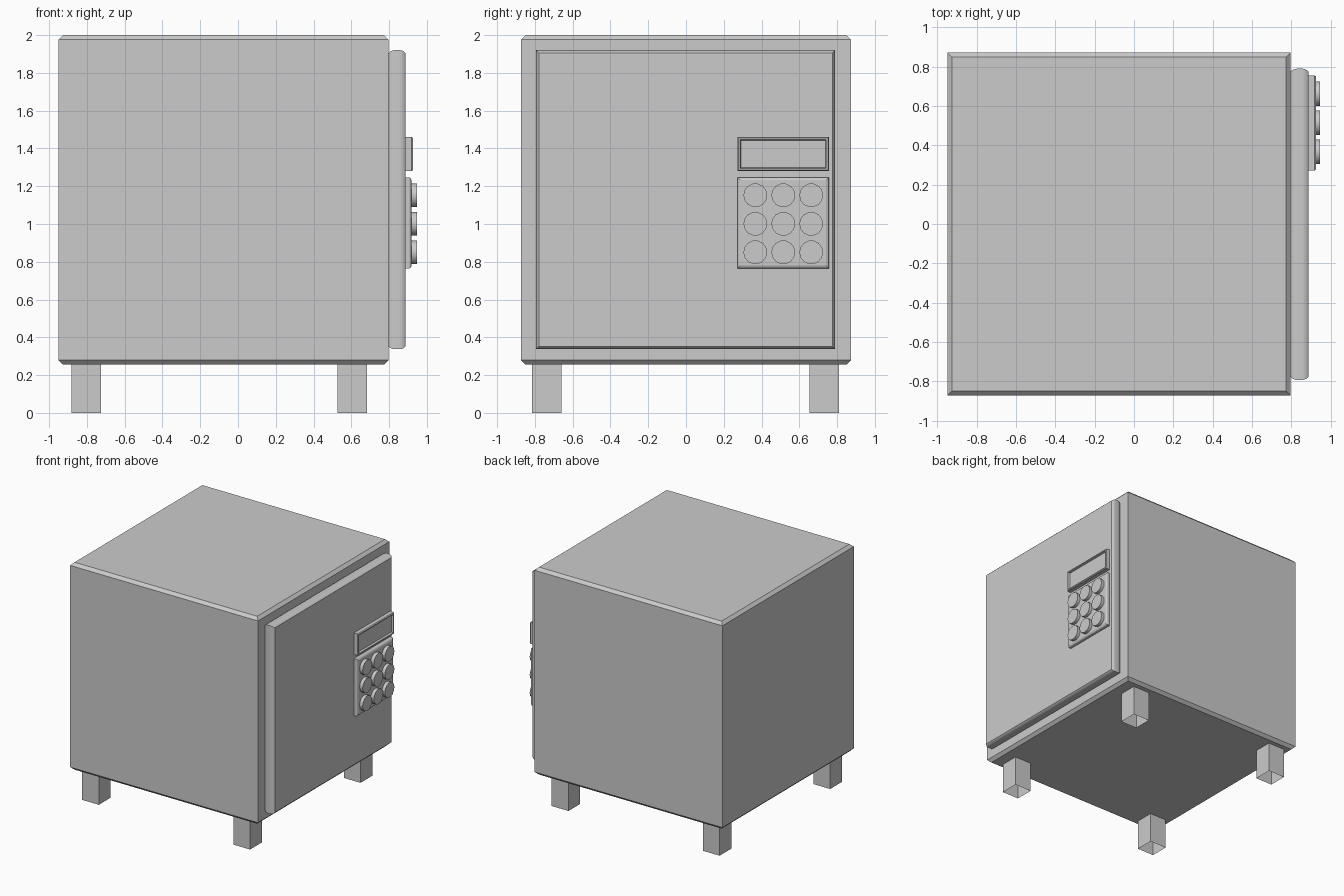
import bpy, bmesh, math
from mathutils import Matrix

if "Cube" in bpy.data.objects:
    bpy.data.objects.remove(bpy.data.objects["Cube"])


def finish(name, bm, smooth=False):
    bmesh.ops.recalc_face_normals(bm, faces=bm.faces)
    me = bpy.data.meshes.new(name)
    bm.to_mesh(me)
    bm.free()
    ob = bpy.data.objects.new(name, me)
    bpy.context.collection.objects.link(ob)
    if smooth:
        bpy.ops.object.select_all(action='DESELECT')
        ob.select_set(True)
        bpy.context.view_layer.objects.active = ob
        bpy.ops.object.shade_smooth_by_angle(angle=math.radians(35))
    return ob


def stack(name, a0, a1, b0, b1, profile, axis='Z', caps=(True, True), smooth=False):
    """Rectangular rings stacked along an axis; profile = (position, inset)."""
    bm = bmesh.new()
    rings = []
    for p, i in profile:
        pts = [(a0 + i, b0 + i), (a1 - i, b0 + i), (a1 - i, b1 - i), (a0 + i, b1 - i)]
        rings.append([bm.verts.new((a, b, p) if axis == 'Z' else (p, a, b)) for a, b in pts])
    for r, s in zip(rings, rings[1:]):
        for k in range(4):
            n = (k + 1) % 4
            bm.faces.new((r[k], r[n], s[n], s[k]))
    if caps[0]:
        bm.faces.new(rings[0][::-1])
    if caps[1]:
        bm.faces.new(rings[-1])
    return finish(name, bm, smooth)


# safe body: chamfered around the top and bottom only
stack("safe_body", -0.95, 0.797, -0.873, 0.873,
      [(0.255, 0.024), (0.279, 0), (1.976, 0), (2.0, 0.024)])

# four legs, open at the bottom
for xn, x in (("left", -0.803), ("right", 0.604)):
    for yn, y in (("front", -0.736), ("back", 0.733)):
        stack(f"{yn}_{xn}_leg", x - 0.078, x + 0.078, y - 0.078, y + 0.078,
              [(0, 0), (0.256, 0)], caps=(False, False))

# door slab with rounded rim
stack("door", -0.793, 0.79, 0.337, 1.92,
      [(0.797, 0.015), (0.806, 0.007), (0.82, 0.001), (0.828, 0), (0.858, 0),
       (0.866, 0.001), (0.879, 0.007), (0.887, 0.015)], axis='X', smooth=True)

# display with raised rim and recessed screen
stack("display", 0.273, 0.756, 1.28, 1.461,
      [(0.885, 0), (0.919, 0), (0.926, 0.005), (0.926, 0.014), (0.910, 0.018)], axis='X')

# keypad plate
stack("keypad_plate", 0.273, 0.756, 0.765, 1.246,
      [(0.885, 0), (0.908, 0), (0.914, 0.004), (0.919, 0.014)], axis='X')

# 3 x 3 round buttons
for row in range(3):
    for col in range(3):
        bm = bmesh.new()
        place = (Matrix.Translation((0.931, 0.367 + 0.148 * col, 1.152 - 0.151 * row))
                 @ Matrix.Rotation(math.pi / 2, 4, 'Y'))
        bmesh.ops.create_cone(bm, cap_ends=True, segments=14, radius1=0.063,
                              radius2=0.063, depth=0.032, matrix=place)
        finish(f"button_{row + 1}_{col + 1}", bm, smooth=True)
